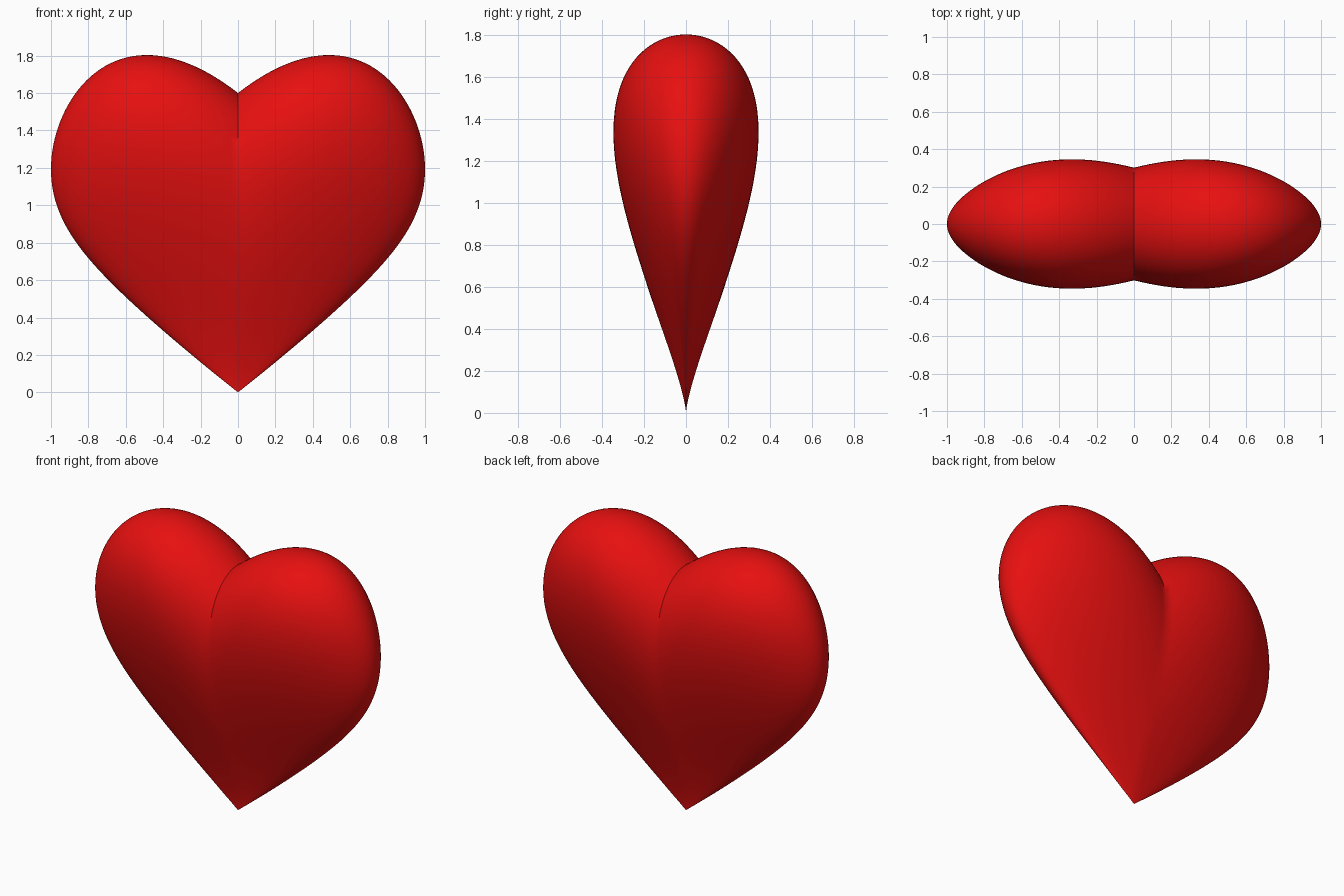
import bpy, bmesh, math
from mathutils import Matrix

if "Cube" in bpy.data.objects:
    bpy.data.objects.remove(bpy.data.objects["Cube"])

# Sphere with its poles on the x axis, so one edge loop lies on the centre crease
bm = bmesh.new()
bmesh.ops.create_uvsphere(bm, u_segments=112, v_segments=80, radius=1.0,
                          matrix=Matrix.Rotation(math.pi / 2, 4, 'Y'))

# Bend the sphere into a heart: lift the sides, then taper depth to the bottom tip
for v in bm.verts:
    x, y, t = v.co
    a = min(abs(x), 1.0)
    if a < 1e-5:
        x = a = 0.0
    z = 0.8 + 0.8 * t + 0.785 * a * math.sqrt(1 - 0.75 * a)
    z = max(z, 0.0)
    depth = 0.296 * z ** 0.88 * (1 + 0.24 * a * (1 - a))
    v.co = (x, y * depth, z)
bmesh.ops.remove_doubles(bm, verts=bm.verts, dist=1e-5)
bmesh.ops.recalc_face_normals(bm, faces=bm.faces)

mesh = bpy.data.meshes.new("heart")
bm.to_mesh(mesh)
bm.free()
heart = bpy.data.objects.new("heart", mesh)
bpy.context.collection.objects.link(heart)

# Glossy red colour
red = bpy.data.materials.new("red")
red.diffuse_color = (0.8, 0.005, 0.005, 1)
red.use_nodes = True
red.node_tree.nodes["Principled BSDF"].inputs["Base Color"].default_value = red.diffuse_color
mesh.materials.append(red)

# Smooth lobes with a sharp notch and tip
bpy.context.view_layer.objects.active = heart
heart.select_set(True)
bpy.ops.object.shade_smooth_by_angle(angle=math.radians(40))
